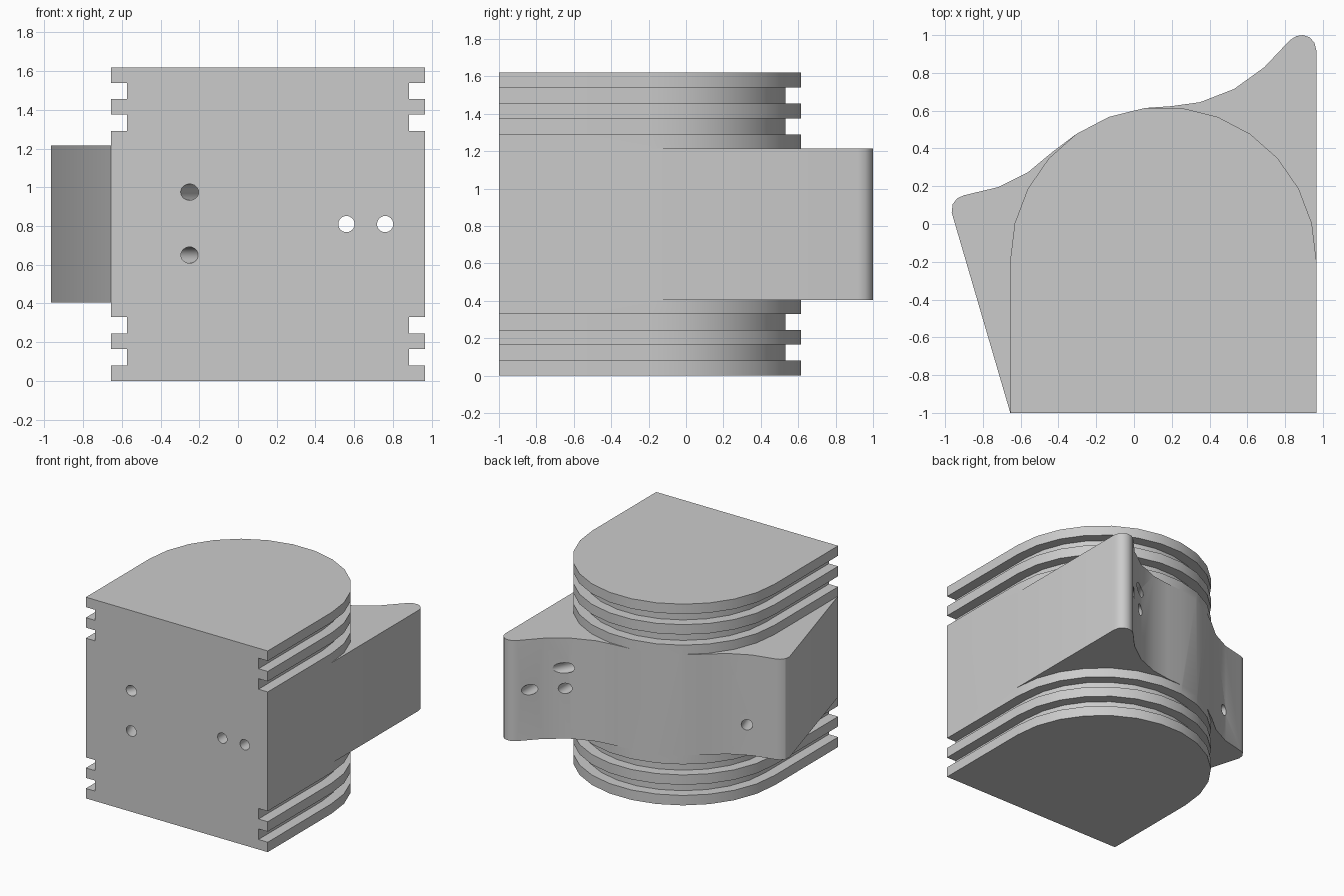
import bpy, bmesh, math
from mathutils import Vector

cube = bpy.data.objects.get("Cube")
if cube:
    bpy.data.objects.remove(cube)

HEIGHT, FRONT = 1.62, -1.0
RADIUS, CX, CY = 0.81, 0.155, -0.19
ARC_STEPS = 13

grey = bpy.data.materials.new("light_grey")
grey.use_nodes = True
grey.diffuse_color = (0.6, 0.6, 0.6, 1)
grey.node_tree.nodes["Principled BSDF"].inputs["Base Color"].default_value = (0.6, 0.6, 0.6, 1)


def add_object(name, bm):
    bmesh.ops.recalc_face_normals(bm, faces=bm.faces)
    mesh = bpy.data.meshes.new(name)
    bm.to_mesh(mesh)
    bm.free()
    mesh.materials.append(grey)
    obj = bpy.data.objects.new(name, mesh)
    bpy.context.collection.objects.link(obj)
    return obj


def arc_point(step, inset=0.0):
    a = math.pi * step / ARC_STEPS
    r = RADIUS - inset
    return CX + r * math.cos(a), CY + r * math.sin(a)


def rounded_outline(inset):
    # Open outline from the front corner on +x, round the back, to the other front corner
    arc = [arc_point(i, inset) for i in range(ARC_STEPS + 1)]
    return [(arc[0][0], FRONT)] + arc + [(arc[-1][0], FRONT)]


def combine(target, other, operation):
    mod = target.modifiers.new(operation.lower(), "BOOLEAN")
    mod.operation, mod.solver, mod.object = operation, "EXACT", other
    bpy.ops.object.select_all(action="DESELECT")
    target.select_set(True)
    bpy.context.view_layer.objects.active = target
    bpy.ops.object.modifier_apply(modifier=mod.name)
    bpy.data.objects.remove(other)


# Round-backed column with two grooves near each end, open at the flat front
def grooved_column():
    groove, edges = 0.082, [0.08, 0.165, 0.245, 0.33]
    edges += [HEIGHT - z for z in reversed(edges)]
    levels = [(0, 0)]
    for i, z in enumerate(edges):
        pair = [(z, 0), (z, groove)]
        levels += pair if i % 2 == 0 else pair[::-1]
    levels.append((HEIGHT, 0))
    bm = bmesh.new()
    rows = [[bm.verts.new((x, y, z)) for x, y in rounded_outline(d)] for z, d in levels]
    for low, high in zip(rows, rows[1:]):
        for i in range(len(low) - 1):
            bm.faces.new((low[i], low[i + 1], high[i + 1], high[i]))
    bm.faces.new(rows[0])
    bm.faces.new(rows[-1])
    bm.faces.new([r[0] for r in rows] + [r[-1] for r in reversed(rows)])
    return add_object("housing", bm)


# Middle slab whose back sweeps out into two rounded wings
def winged_slab(bottom=0.405, top=1.215):
    right_wing = [(0.965, FRONT), (0.965, 0.92), (0.955, 0.96), (0.93, 0.988), (0.895, 1.0),
                  (0.86, 0.995), (0.825, 0.973), (0.69, 0.83), (0.53, 0.715), (0.35, 0.645), (0.2, 0.624)]
    left_wing = [(-0.43, 0.383), (-0.56, 0.275), (-0.72, 0.195), (-0.9, 0.152), (-0.935, 0.137),
                 (-0.96, 0.105), (-0.965, 0.06), (-0.655, FRONT)]
    outline = right_wing + [arc_point(i) for i in (7, 8, 9)] + left_wing
    bm = bmesh.new()
    base = bm.faces.new([bm.verts.new((x, y, bottom)) for x, y in outline])
    grown = bmesh.ops.extrude_face_region(bm, geom=[base], use_keep_orig=True)
    verts = [v for v in grown["geom"] if isinstance(v, bmesh.types.BMVert)]
    bmesh.ops.translate(bm, verts=verts, vec=(0, 0, top - bottom))
    return add_object("winged_slab", bm)


# Cylinder running a little past both ends of a drilled passage
def drill(start, end, z):
    a, b = Vector((*start, z)), Vector((*end, z))
    axis = b - a
    turn = axis.to_track_quat("Z", "Y").to_matrix().to_4x4()
    turn.translation = (a + b) / 2
    bm = bmesh.new()
    bmesh.ops.create_cone(bm, cap_ends=True, segments=24, radius1=0.042, radius2=0.042,
                          depth=axis.length + 0.25, matrix=turn)
    cutter = add_object("drill_cutter", bm)
    cutter.hide_render = True
    return cutter


housing = grooved_column()
combine(housing, winged_slab(), "UNION")

# Two straight passages and two slanted ones, each out through a wing
passages = [((0.56, FRONT), (0.56, 0.74), 0.81),
            ((0.76, FRONT), (0.76, 0.92), 0.81),
            ((-0.25, FRONT), (0.56, 0.73), 0.975),
            ((-0.25, FRONT), (-0.69, 0.21), 0.65)]
for start, end, z in passages:
    combine(housing, drill(start, end, z), "DIFFERENCE")

housing.select_set(True)
bpy.context.view_layer.objects.active = housing
bpy.ops.object.shade_smooth_by_angle(angle=math.radians(30))
